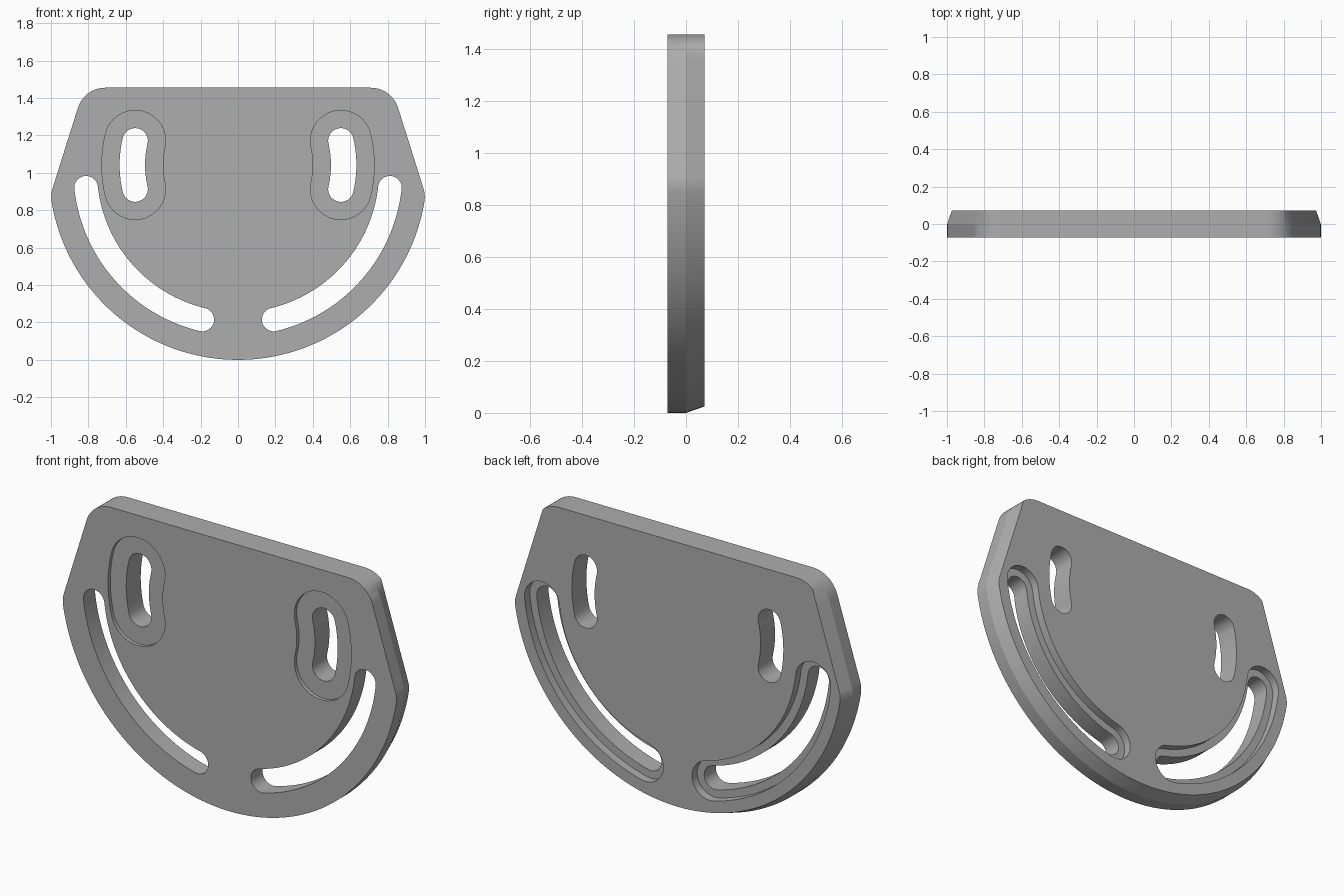
import bpy, bmesh, math
from math import cos, sin, radians
from mathutils import Vector

if "Cube" in bpy.data.objects:
    bpy.data.objects.remove(bpy.data.objects["Cube"], do_unlink=True)

FRONT, MID, BACK = -0.072, 0.0, 0.072
CHAMFER = 0.025
TOP = 1.455

grey = bpy.data.materials.new("mid grey")
grey.use_nodes = True
grey.diffuse_color = (0.42, 0.42, 0.42, 1)
grey.node_tree.nodes["Principled BSDF"].inputs["Base Color"].default_value = (0.42, 0.42, 0.42, 1)


def arc(cx, cz, r, a0, a1, n):
    """Points on an arc in the x-z plane, angles in degrees from +x."""
    angles = [radians(a0 + (a1 - a0) * i / n) for i in range(n + 1)]
    return [Vector((cx + r * cos(a), cz + r * sin(a))) for a in angles]


def loft(name, layers):
    """Closed solid through (y, outline) layers."""
    bm = bmesh.new()
    rings = [[bm.verts.new((p.x, y, p.y)) for p in pts] for y, pts in layers]
    for a, b in zip(rings, rings[1:]):
        for i in range(len(a)):
            j = (i + 1) % len(a)
            bm.faces.new((a[i], a[j], b[j], b[i]))
    bm.faces.new(rings[0])
    bm.faces.new(rings[-1])
    bmesh.ops.recalc_face_normals(bm, faces=bm.faces)
    mesh = bpy.data.meshes.new(name)
    bm.to_mesh(mesh)
    bm.free()
    mesh.materials.append(grey)
    obj = bpy.data.objects.new(name, mesh)
    bpy.context.collection.objects.link(obj)
    return obj


def slot(cz, r, a0, a1, half, n):
    """Curved slot outline with round ends, about the point (0, cz)."""
    c0, c1 = arc(0, cz, r, a0, a1, 1)
    return (arc(0, cz, r + half, a0, a1, n)
            + arc(c1.x, c1.y, half, a1, a1 + 180, 18)[1:]
            + arc(0, cz, r - half, a1, a0, n)[1:]
            + arc(c0.x, c0.y, half, a0 + 180, a0 + 360, 18)[1:-1])


# Right half of the plate outline: big arc, soft corner, slanted side, top corner
R, SOFT, FILLET, SLANT = 1.01, 0.15, 0.153, 17.4
big = arc(0, R, R, -90, -9.3, 56)
soft_c = arc(0, R, R - SOFT, -9.3, 0, 1)[0]
soft = arc(soft_c.x, soft_c.y, SOFT, -9.3, SLANT, 6)[1:]
corner = arc(0.71, TOP - FILLET, FILLET, SLANT, 90, 18)

# Back outline: drafted inward, with the chamfer running out over the top corner
big_back = arc(0, R, R - CHAMFER, -90, -9.3, 56)
soft_back = arc(soft_c.x, soft_c.y, SOFT - CHAMFER, -9.3, SLANT, 6)[1:]
normal = Vector((cos(radians(SLANT)), sin(radians(SLANT))))
limit = normal.dot(corner[0]) - CHAMFER
corner_back = [p - normal * max(0, normal.dot(p) - limit) for p in corner]


def mirrored(half):
    return half + [Vector((-p.x, p.y)) for p in reversed(half[1:])]


outer = mirrored(big + soft + corner)
inner = mirrored(big_back + soft_back + corner_back)
plate = loft("slotted_plate", [(FRONT, outer), (MID, outer), (BACK, inner)])

# Slots: centre height, radius, angles, half width, depth range
cuts = [
    ("arc_slot", (R, 0.817, -76.5, -6.3, 0.063, 40), -0.2, 0.2),
    ("arc_slot_recess", (R, 0.817, -76.5, -6.3, 0.105, 40), BACK - 0.045, 0.2),
    ("short_slot", (1.042, 0.565, -13.2, 13.2, 0.068, 10), -0.2, 0.2),
    ("short_slot_recess", (1.042, 0.565, -13.2, 13.2, 0.163, 10), -0.2, FRONT + 0.02),
]
cutters = []
for name, shape, y0, y1 in cuts:
    pts = slot(*shape)
    for side in (1, -1):
        outline = [Vector((p.x * side, p.y)) for p in pts]
        cutter = loft(name + "_cutter", [(y0, outline), (y1, outline)])
        cutter.hide_render = True
        cutters.append(cutter)
        mod = plate.modifiers.new(name, "BOOLEAN")
        mod.operation = "DIFFERENCE"
        mod.solver = "EXACT"
        mod.object = cutter

# Apply the cuts and drop the cutters
bpy.ops.object.select_all(action="DESELECT")
bpy.context.view_layer.objects.active = plate
plate.select_set(True)
for mod in list(plate.modifiers):
    bpy.ops.object.modifier_apply(modifier=mod.name)
for cutter in cutters:
    bpy.data.objects.remove(cutter, do_unlink=True)

bpy.ops.object.shade_smooth_by_angle(angle=radians(15))
